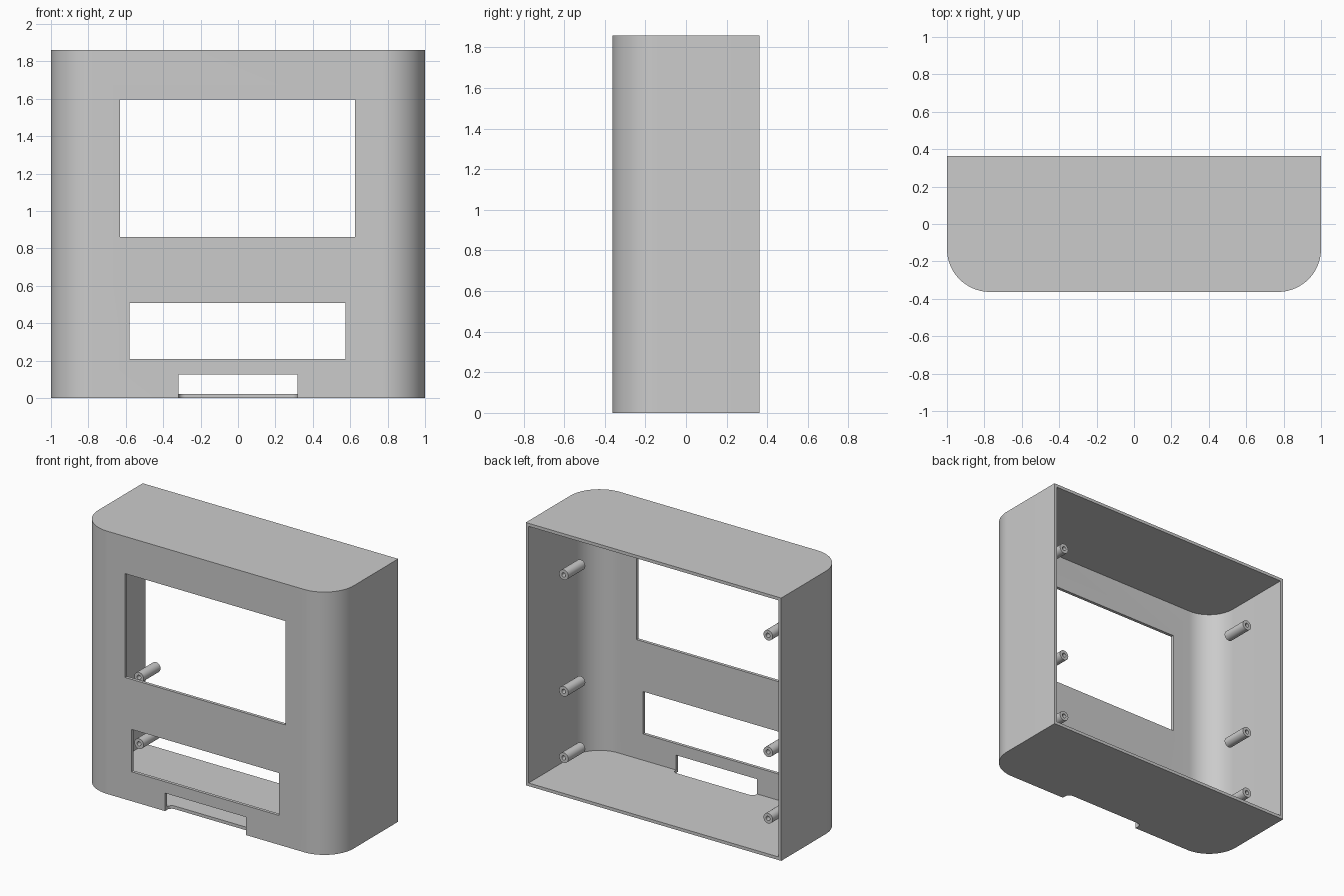
import bpy, bmesh
from math import sin, cos, pi, radians
from mathutils import Vector

if "Cube" in bpy.data.objects:
    bpy.data.objects.remove(bpy.data.objects["Cube"], do_unlink=True)

W, D, H = 1.0, 0.363, 1.86      # half width, half depth, height
R, T = 0.23, 0.022              # corner radius, wall thickness

grey = bpy.data.materials.new("plastic grey")
grey.use_nodes = True
grey.diffuse_color = (0.6, 0.6, 0.6, 1)
grey.node_tree.nodes["Principled BSDF"].inputs["Base Color"].default_value = grey.diffuse_color


def finish(name, bm):
    bmesh.ops.recalc_face_normals(bm, faces=bm.faces)
    mesh = bpy.data.meshes.new(name)
    bm.to_mesh(mesh)
    bm.free()
    mesh.materials.append(grey)
    ob = bpy.data.objects.new(name, mesh)
    bpy.context.collection.objects.link(ob)
    return ob


def activate(ob):
    bpy.ops.object.select_all(action="DESELECT")
    ob.select_set(True)
    bpy.context.view_layer.objects.active = ob


def smooth(ob):
    activate(ob)
    bpy.ops.object.shade_smooth_by_angle(angle=radians(30))


def prism(name, outline, z0, z1):
    """Extrude a plan outline from z0 to z1."""
    bm = bmesh.new()
    face = bm.faces.new([bm.verts.new((x, y, z0)) for x, y in outline])
    top = bmesh.ops.extrude_face_region(bm, geom=[face])["geom"]
    verts = [v for v in top if isinstance(v, bmesh.types.BMVert)]
    bmesh.ops.translate(bm, verts=verts, vec=(0, 0, z1 - z0))
    return finish(name, bm)


def rounded(half, front, back, radius, steps, flip=1):
    """Plan outline with two arcs at the 'front' end."""
    arc = [(half - radius + radius * cos(a), front + flip * (radius - radius * sin(a)))
           for a in (pi / 2 * i / steps for i in range(steps + 1))]
    right = [(half, back)] + arc
    return right + [(-x, y) for x, y in reversed(right)]


def box(name, x0, x1, y0, y1, z0, z1):
    return prism(name, [(x0, y0), (x1, y0), (x1, y1), (x0, y1)], z0, z1)


# Case with rounded front corners
case = prism("case", rounded(W, -D, D, R, 20), 0, H)

# Cavity open at the back, screen window, lower window, cable notch, floor recess
cutters = [
    prism("cavity", rounded(W - T, -D + T, D + 0.1, R - T, 20), T, H - T),
    box("screen_window", -0.63, 0.625, -0.5, -0.2, 0.862, 1.597),
    box("lower_window", -0.58, 0.575, -0.5, -0.2, 0.208, 0.508),
    box("cable_notch", -0.318, 0.318, -0.5, -D + T + 0.001, -0.1, 0.127),
    prism("floor_recess", rounded(0.318, -D + 0.06, -0.5, 0.035, 6, -1), -0.1, T + 0.02),
]
for cutter in cutters:
    mod = case.modifiers.new(cutter.name, "BOOLEAN")
    mod.operation, mod.solver, mod.object = "DIFFERENCE", "EXACT", cutter
    activate(case)
    bpy.ops.object.modifier_apply(modifier=mod.name)
    bpy.data.objects.remove(cutter, do_unlink=True)
smooth(case)


# Hollow mounting posts running front to back
def post(name, x, z, y0=0.035, y1=0.225, outer=0.036, inner=0.015):
    bm = bmesh.new()
    ring = [bm.verts.new((x + r, y, z)) for r, y in
            ((inner, y0), (outer, y0), (outer, y1), (inner, y1))]
    edges = [bm.edges.new((ring[i], ring[(i + 1) % 4])) for i in range(4)]
    bmesh.ops.spin(bm, geom=ring + edges, cent=Vector((x, 0, z)), axis=(0, 1, 0),
                   angle=2 * pi, steps=24, use_merge=True)
    bmesh.ops.remove_doubles(bm, verts=bm.verts, dist=0.0005)
    smooth(finish(name, bm))


for side, x in (("left", 0.8), ("right", -0.8)):
    for level, z in (("lower", 0.195), ("middle", 0.665), ("upper", 1.49)):
        post(f"{level}_{side}_post", x, z)
